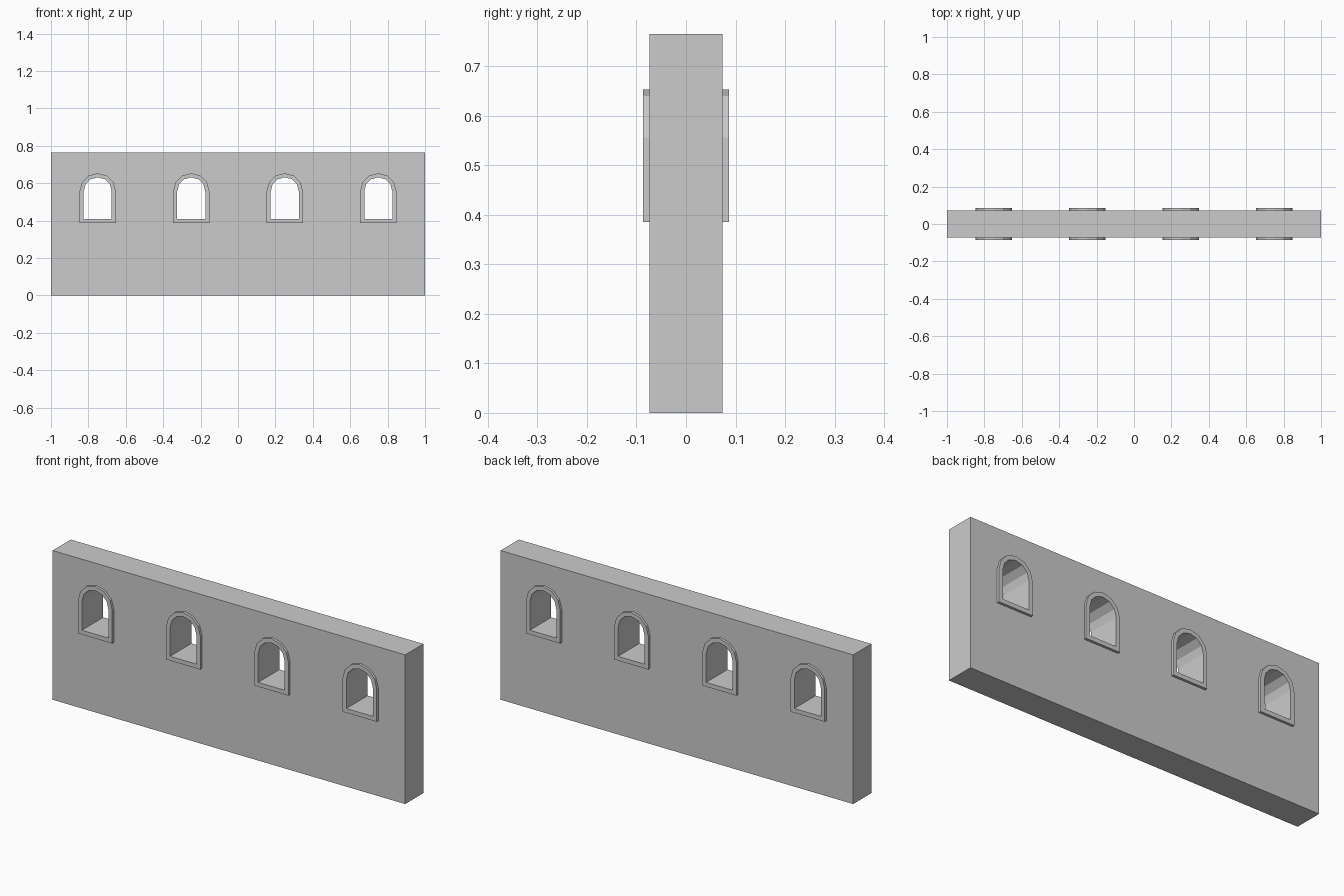
import bpy
import math

if "Cube" in bpy.data.objects:
    bpy.data.objects.remove(bpy.data.objects["Cube"])

WALL_HALF_DEPTH = 0.0735
FRAME_HALF_DEPTH = 0.0865
WALL_HEIGHT = 0.765
SPRING = 0.556          # height where the arches begin
ARCH_SIDES = 6
WINDOWS = (-0.75, -0.25, 0.25, 0.75)


def arch(cx, radius, sill):
    """Round-topped window outline in the x-z plane."""
    pts = [(cx - radius, sill), (cx + radius, sill)]
    for i in range(ARCH_SIDES + 1):
        a = math.pi * i / ARCH_SIDES
        pts.append((cx + radius * math.cos(a), SPRING + radius * math.sin(a)))
    return pts


def slab(name, outlines, y0, y1):
    """Extrude an outline (later outlines are holes) from y0 to y1."""
    curve = bpy.data.curves.new(name, 'CURVE')
    curve.dimensions = '2D'
    curve.fill_mode = 'BOTH'
    curve.extrude = (y1 - y0) / 2
    for pts in outlines:
        s = curve.splines.new('POLY')
        s.points.add(len(pts) - 1)
        for p, (x, z) in zip(s.points, pts):
            p.co = (x, z, 0, 1)
        s.use_cyclic_u = True
        s.use_smooth = False
    obj = bpy.data.objects.new(name, curve)
    obj.rotation_euler = (math.pi / 2, 0, 0)
    obj.location.y = (y0 + y1) / 2
    bpy.context.collection.objects.link(obj)
    bpy.ops.object.select_all(action='DESELECT')
    obj.select_set(True)
    bpy.context.view_layer.objects.active = obj
    bpy.ops.object.convert(target='MESH')


def opening(cx):
    return arch(cx, 0.075, 0.408)


# Wall with four arched openings
rect = [(-1, 0), (1, 0), (1, WALL_HEIGHT), (-1, WALL_HEIGHT)]
slab("wall", [rect] + [opening(x) for x in WINDOWS],
     -WALL_HALF_DEPTH, WALL_HALF_DEPTH)

# Raised window frames on both faces
for n, x in enumerate(WINDOWS, 1):
    ring = [arch(x, 0.097, 0.386), opening(x)]
    slab(f"front_frame_{n}", ring, -FRAME_HALF_DEPTH, -WALL_HALF_DEPTH)
    slab(f"back_frame_{n}", ring, WALL_HALF_DEPTH, FRAME_HALF_DEPTH)
